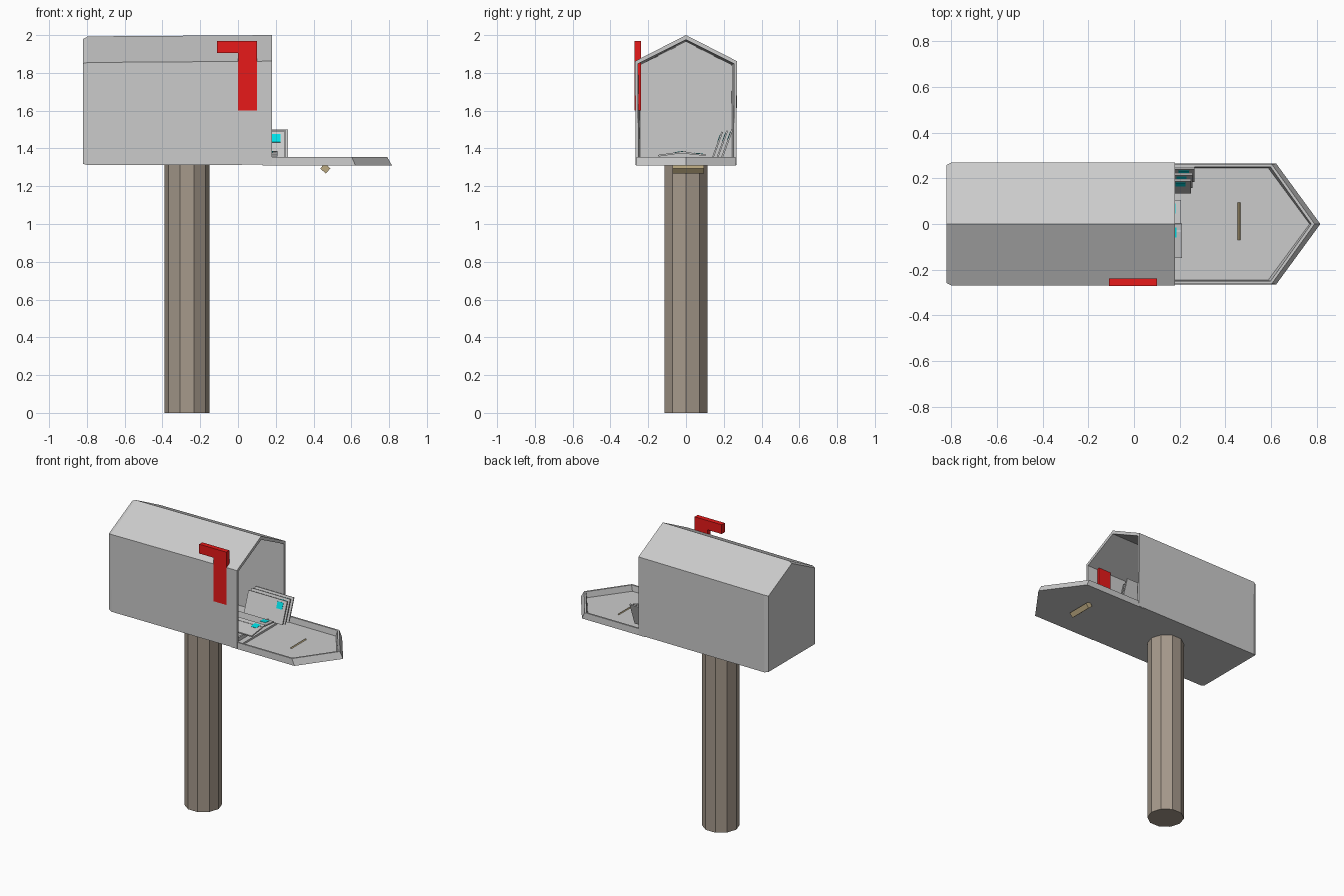
import bpy, bmesh, math
from mathutils import Matrix, Vector

if "Cube" in bpy.data.objects:
    bpy.data.objects.remove(bpy.data.objects["Cube"])


def material(name, rgb):
    m = bpy.data.materials.new(name)
    m.diffuse_color = (*rgb, 1)
    m.use_nodes = True
    m.node_tree.nodes["Principled BSDF"].inputs["Base Color"].default_value = m.diffuse_color
    return m


wood = material("wood", (0.38, 0.32, 0.26))
red = material("red", (0.8, 0.01, 0.01))
brass = material("brass", (0.5, 0.4, 0.22))
cyan = material("cyan", (0.0, 0.75, 0.8))
paper = material("paper", (0.9, 0.9, 0.9))


def finish(name, bm, *mats):
    bmesh.ops.recalc_face_normals(bm, faces=bm.faces)
    me = bpy.data.meshes.new(name)
    bm.to_mesh(me)
    bm.free()
    for m in mats:
        me.materials.append(m)
    ob = bpy.data.objects.new(name, me)
    bpy.context.collection.objects.link(ob)
    return ob


def loft(name, rings, *mats):
    """Closed solid through matching rings, capped at both ends."""
    bm = bmesh.new()
    loops = [[bm.verts.new(p) for p in ring] for ring in rings]
    n = len(loops[0])
    for a, b in zip(loops, loops[1:]):
        for i in range(n):
            j = (i + 1) % n
            bm.faces.new((a[i], a[j], b[j], b[i]))
    bm.faces.new(loops[0])
    bm.faces.new(loops[-1])
    return finish(name, bm, *mats)


def add_box(bm, center, size, index=0):
    mat = Matrix.Translation(center) @ Matrix.Diagonal((*size, 1))
    verts = bmesh.ops.create_cube(bm, size=1, matrix=mat)["verts"]
    for f in {f for v in verts for f in v.link_faces}:
        f.material_index = index


# Post: ten-sided
def post_ring(z):
    return [(-0.27 + 0.12 * math.cos(k * math.tau / 10),
             0.12 * math.sin(k * math.tau / 10), z) for k in range(10)]


loft("post", [post_ring(0), post_ring(1.325)], wood)


# Mailbox body: hollow gabled shell, open at +x
def gable(x, base_w, floor, eave_w, eave, peak):
    return [(x, -base_w, floor), (x, base_w, floor), (x, eave_w, eave),
            (x, 0, peak), (x, -eave_w, eave)]


loft("mailbox_body", [
    gable(-0.82, 0.257, 1.318, 0.258, 1.85, 1.98),
    gable(-0.795, 0.267, 1.312, 0.27, 1.855, 1.993),
    gable(0.18, 0.266, 1.314, 0.27, 1.862, 2.0),
    gable(0.18, 0.252, 1.328, 0.254, 1.848, 1.975),
    gable(-0.80, 0.24, 1.33, 0.243, 1.84, 1.965),
])


# Door: shallow gabled tray lying open
def door_ring(z, x0, w, shoulder, tip):
    return [(x0, -w, z), (shoulder, -w, z), (tip, 0, z),
            (shoulder, w, z), (x0, w, z)]


loft("door", [
    door_ring(1.31, 0.13, 0.264, 0.622, 0.815),
    door_ring(1.355, 0.13, 0.262, 0.602, 0.79),
    door_ring(1.355, 0.142, 0.25, 0.597, 0.775),
    door_ring(1.315, 0.142, 0.245, 0.587, 0.768),
])

# Door handle: square bar turned on its length
bm = bmesh.new()
add_box(bm, (0, 0, 0), (0.04, 0.165, 0.036))
handle = finish("door_handle", bm, brass)
handle.location = (0.462, 0.012, 1.294)
handle.rotation_euler = (0, math.radians(40), 0)

# Signal flag
flag = [(0, 1.6), (0.10, 1.6), (0.10, 1.97), (-0.11, 1.97), (-0.11, 1.905), (0, 1.905)]
loft("flag", [[(x, y, z) for x, z in flag] for y in (-0.272, -0.238)], red)


# Letters: each an envelope with a corner stamp on its -y face
def letter(name, end_x, y, z, height, lean):
    bm = bmesh.new()
    add_box(bm, (-0.15, 0, 0), (0.30, 0.009, height))
    add_box(bm, (-0.047, -0.005, height / 2 - 0.038), (0.045, 0.003, 0.045), 1)
    ob = finish(name, bm, paper, cyan)
    ob.location = (end_x, y, z)
    ob.rotation_euler = (-math.radians(lean), 0, 0)


for i, (x, y, z, h) in enumerate([(0.25, 0.165, 1.415, 0.155),
                                  (0.255, 0.19, 1.417, 0.165),
                                  (0.264, 0.216, 1.422, 0.165)]):
    letter(f"standing_letter_{i + 1}", x, y, z, h, 20)
letter("flat_letter_left", 0.21, -0.073, 1.372, 0.15, 82)
letter("flat_letter_right", 0.205, 0.035, 1.372, 0.14, 96)
